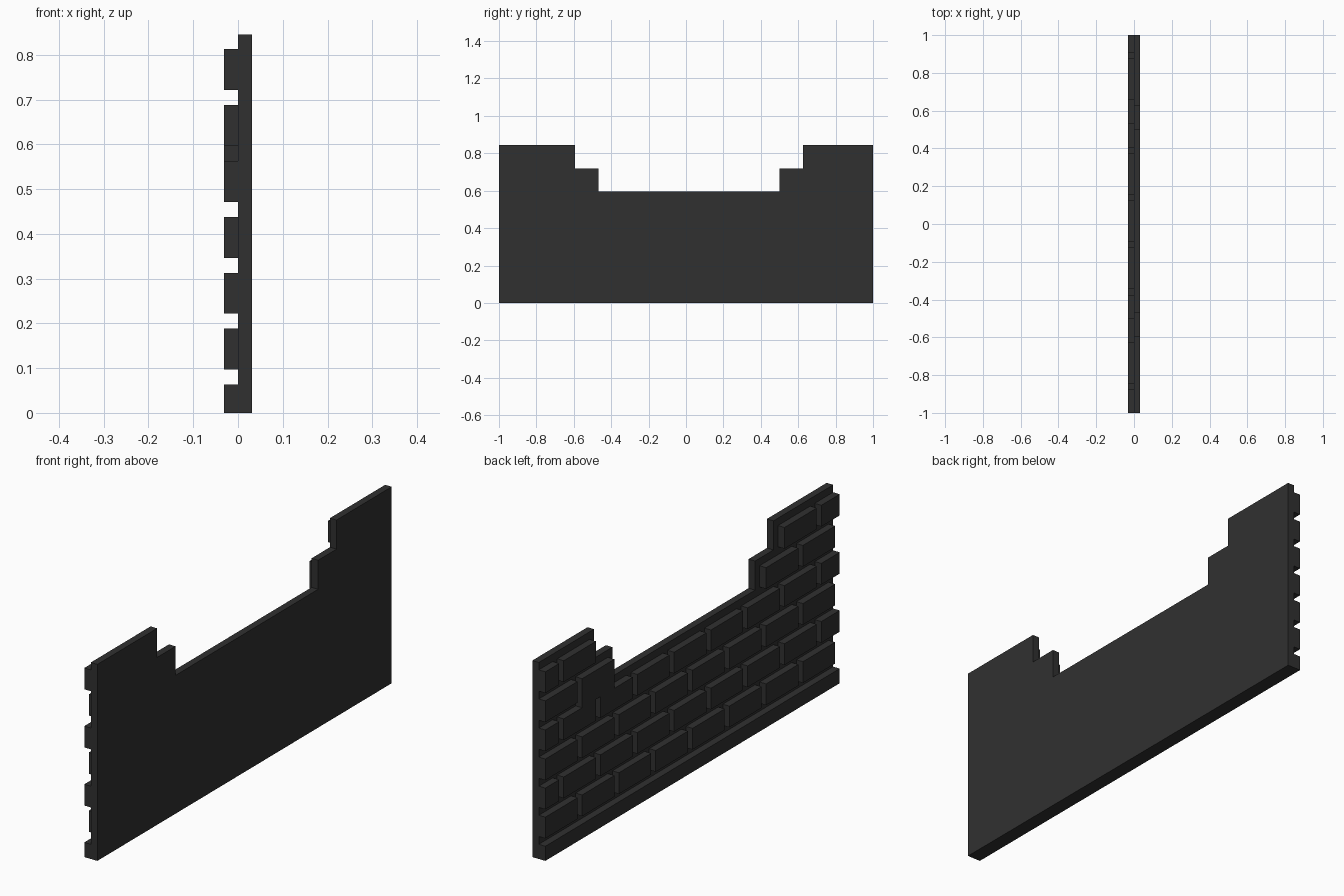
import bpy
import bmesh

cube = bpy.data.objects.get("Cube")
if cube:
    bpy.data.objects.remove(cube, do_unlink=True)

# One dark stone colour
stone = bpy.data.materials.new("dark stone")
stone.use_nodes = True
colour = (0.03, 0.03, 0.03, 1.0)
stone.diffuse_color = colour
stone.node_tree.nodes["Principled BSDF"].inputs["Base Color"].default_value = colour

X_FRONT, X_MID, X_BACK = -0.031, 0.0, 0.031
GAP, PITCH = 0.031, 0.25          # joint width, brick spacing along the wall
ROW_STEP, ROW_BASE, ROW_H = 0.125, 0.0965, 0.0915


def finish(name, bm):
    bmesh.ops.recalc_face_normals(bm, faces=bm.faces)
    mesh = bpy.data.meshes.new(name)
    bm.to_mesh(mesh)
    bm.free()
    mesh.materials.append(stone)
    obj = bpy.data.objects.new(name, mesh)
    bpy.context.collection.objects.link(obj)
    return obj


def slab(name, outline, x0, x1):
    """Extrude a (y, z) outline from x0 to x1."""
    bm = bmesh.new()
    face = bm.faces.new([bm.verts.new((x0, y, z)) for y, z in outline])
    ext = bmesh.ops.extrude_face_region(bm, geom=[face])
    moved = [v for v in ext["geom"] if isinstance(v, bmesh.types.BMVert)]
    bmesh.ops.translate(bm, verts=moved, vec=(x1 - x0, 0, 0))
    return finish(name, bm)


def block(name, y0, y1, z0, z1):
    return slab(name, [(y0, z0), (y1, z0), (y1, z1), (y0, z1)], X_FRONT, X_MID)


# Stepped backing wall
slab("backing_wall", [
    (-1, 0), (1, 0), (1, 0.845), (0.625, 0.845), (0.625, 0.72), (0.5, 0.72),
    (0.5, 0.595), (-0.469, 0.595), (-0.469, 0.72), (-0.594, 0.72),
    (-0.594, 0.845), (-1, 0.845)], X_MID, X_BACK)

# Plinth along the foot
block("base_course", -1, 1, 0, 0.063)

# Brick courses in running bond; upper courses stop at the stepped opening
openings = {4: (-0.469, 0.5), 5: (-0.594, 0.625)}
for row in range(6):
    z0 = ROW_BASE + row * ROW_STEP
    z1 = z0 + ROW_H
    start = -0.969 if row % 2 == 0 else -1.094
    for k in range(9):
        y0 = max(start + k * PITCH, -1.0)
        y1 = min(start + (k + 1) * PITCH - GAP, 1.0)
        if y1 - y0 < 0.02:
            continue
        lo, hi = openings.get(row, (0, 0))
        if lo < (y0 + y1) / 2 < hi:
            continue
        # The brick beside the opening rests directly on the course below
        rests = row == 4 and hi < y0 < hi + 0.1
        block(f"brick_{row + 1}_{k + 1}", y0, y1, z0 - (0.0335 if rests else 0), z1)
